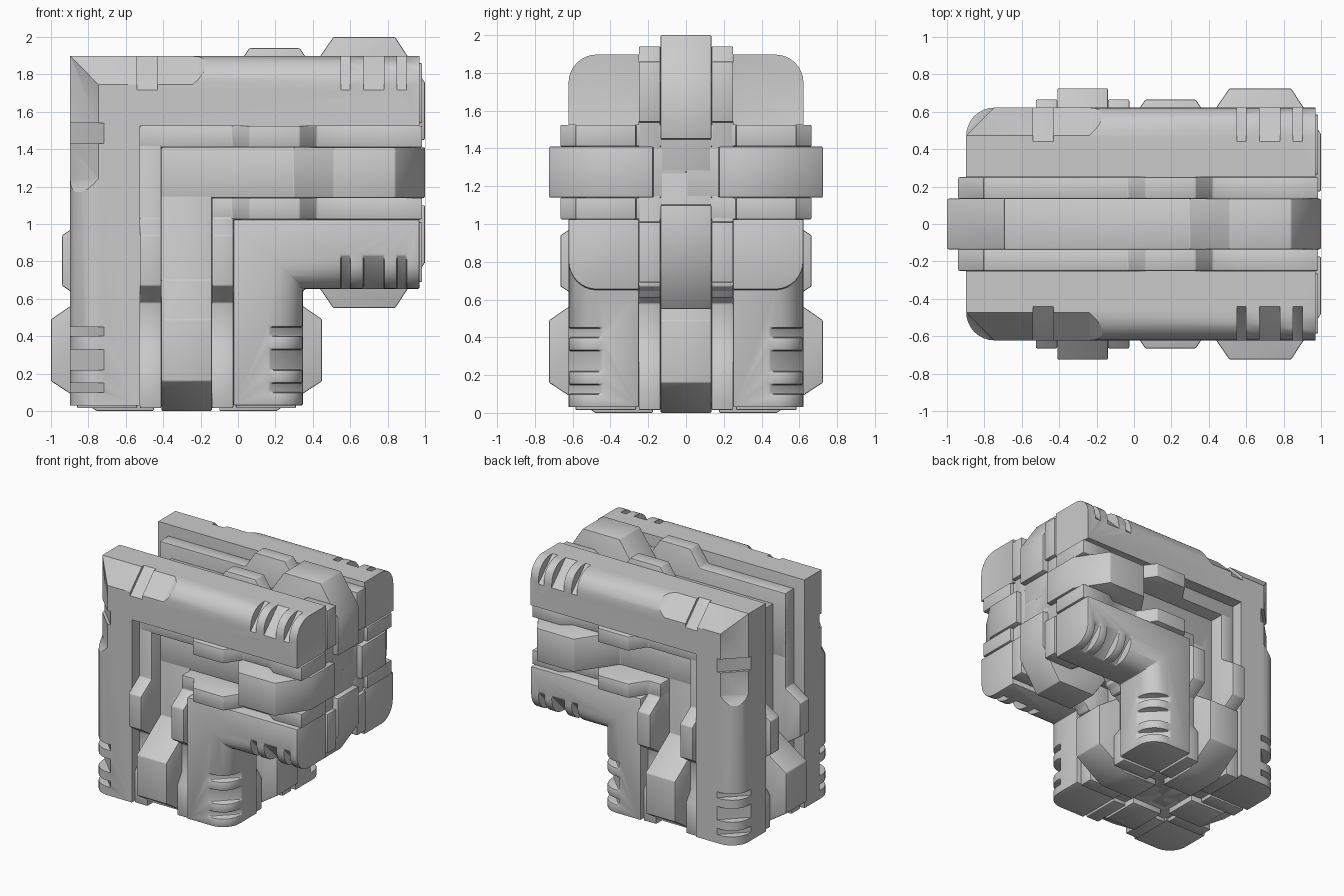
import bpy, bmesh, math
from mathutils import Vector

cube = bpy.data.objects.get("Cube")
if cube:
    bpy.data.objects.remove(cube, do_unlink=True)

grey = bpy.data.materials.new("light_grey")
grey.use_nodes = True
grey.diffuse_color = (0.6, 0.6, 0.6, 1)
grey.node_tree.nodes["Principled BSDF"].inputs["Base Color"].default_value = (0.6, 0.6, 0.6, 1)

AXIS = 0.275                        # arm axis offset from x = 0 and z = 1
INNER, OUTER, ROUND = 0.25, 0.622, 0.15


def place(arm, s, n, w):
    """Arm space (along, outward, across) to world; arm 1 mirrors arm 0 on the diagonal."""
    x, z = s, 1 + AXIS + n
    return Vector((x, w, z)) if arm == 0 else Vector((1 - z, w, 1 - x))


def loft(bm, rings):
    """Skin closed rings of points and cap both ends."""
    rows = [[bm.verts.new(p) for p in ring] for ring in rings]
    for a, b in zip(rows, rows[1:]):
        for i in range(len(a)):
            j = (i + 1) % len(a)
            bm.faces.new((a[i], a[j], b[j], b[i]))
    bm.faces.new(rows[0])
    bm.faces.new(rows[-1][::-1])


def finish(name, bm):
    bmesh.ops.recalc_face_normals(bm, faces=bm.faces)
    mesh = bpy.data.meshes.new(name)
    bm.to_mesh(mesh)
    bm.free()
    obj = bpy.data.objects.new(name, mesh)
    bpy.context.collection.objects.link(obj)
    mesh.materials.append(grey)
    return obj


def apply_all(obj):
    bpy.ops.object.select_all(action='DESELECT')
    obj.select_set(True)
    bpy.context.view_layer.objects.active = obj
    for mod in list(obj.modifiers):
        bpy.ops.object.modifier_apply(modifier=mod.name)
    bpy.ops.object.shade_smooth_by_angle(angle=math.radians(32))


def soften(obj, width):
    mod = obj.modifiers.new("Soft edges", 'BEVEL')
    mod.width, mod.segments = width, 2
    mod.limit_method, mod.angle_limit = 'ANGLE', math.radians(40)


def cut(obj, cutter):
    cutter.hide_render = True
    mod = obj.modifiers.new("Cut", 'BOOLEAN')
    mod.object, mod.operation, mod.solver = cutter, 'DIFFERENCE', 'EXACT'


# Bands: a side profile (along, height), repeated on the four sides of both arms
def bands(name, profile, base, end, foot, strips):
    bm = bmesh.new()
    for arm in (0, 1):
        for turn in range(4):
            co, si = ((1, 0), (0, 1), (-1, 0), (0, -1))[turn]
            for c0, c1 in strips:
                reach = max(r * co - c * si for r in (0, base) for c in (c0, c1))
                start = -AXIS - reach
                outline = [(start, 0), (start, base)] + profile + [(end, foot), (0.955, foot), (0.955, 0)]
                loft(bm, [[place(arm, s, r * co - c * si, r * si + c * co) for s, r in outline]
                          for c in (c0, c1)])
    obj = finish(name, bm)
    soften(obj, 0.007)
    apply_all(obj)


HALF = 0.135
bands("centre_clamps", [(0.3, 0.42), (0.51, 0.725), (0.84, 0.725), (1, 0.48)],
      0.42, 1, 0.175, [(-HALF, HALF)])
bands("side_bands", [(-0.03, 0.53), (0.06, 0.665), (0.33, 0.665), (0.42, 0.53),
                     (0.65, 0.53), (0.73, 0.585), (0.985, 0.585)],
      0.53, 0.985, 0.265, [(-INNER, -HALF), (HALF, INNER)])


# Corner rails: rounded cross-section swept round the elbow
def wedge(size, side):
    """Triangle that trims the rounded edge of a rail."""
    far = OUTER + 0.05
    near = OUTER - size - 0.05
    return [(side * near, far), (side * far, near), (side * far, far)]


def rail(name, side):
    section = [(side * INNER, INNER), (side * OUTER, INNER)]
    for i in range(9):
        a = math.radians(90 * i / 8)
        section.append((side * (OUTER - ROUND + ROUND * math.cos(a)),
                        OUTER - ROUND + ROUND * math.sin(a)))
    section.append((side * INNER, OUTER))
    bm = bmesh.new()
    loft(bm, [[place(0, 0.97, n, w) for n, w in section],
              [place(0, -AXIS - n, n, w) for n, w in section],
              [place(1, 0.97, n, w) for n, w in section]])
    obj = finish(name, bm)

    # Slots across the rounded edge
    slots = [(0.55, 0.6), (0.67, 0.78), (0.85, 0.9)]
    cutters = []
    if side > 0:
        slots.append((-0.54, -0.43))
        # Flat chamfer round the outer elbow, fading into the rounded edge
        full, thin = wedge(0.15, 1), wedge(0.08, 1)
        bm = bmesh.new()
        loft(bm, [[place(0, -0.16, n, w) for n, w in thin],
                  [place(0, -0.24, n, w) for n, w in full],
                  [place(0, -AXIS - n, n, w) for n, w in full],
                  [place(1, -0.24, n, w) for n, w in full],
                  [place(1, -0.16, n, w) for n, w in thin]])
        cutters.append(finish("chamfer_cutter", bm))
    bm = bmesh.new()
    for arm in (0, 1):
        for s0, s1 in slots:
            loft(bm, [[place(arm, s, n, w) for n, w in wedge(0.18, side)] for s in (s0, s1)])
    cutters.append(finish("slot_cutter", bm))

    for cutter in cutters:
        cut(obj, cutter)
    soften(obj, 0.008)
    mirror = obj.modifiers.new("Front copy", 'MIRROR')
    mirror.use_axis = (False, True, False)
    apply_all(obj)
    for cutter in cutters:
        bpy.data.objects.remove(cutter, do_unlink=True)


rail("outer_rails", 1)
rail("inner_rails", -1)
